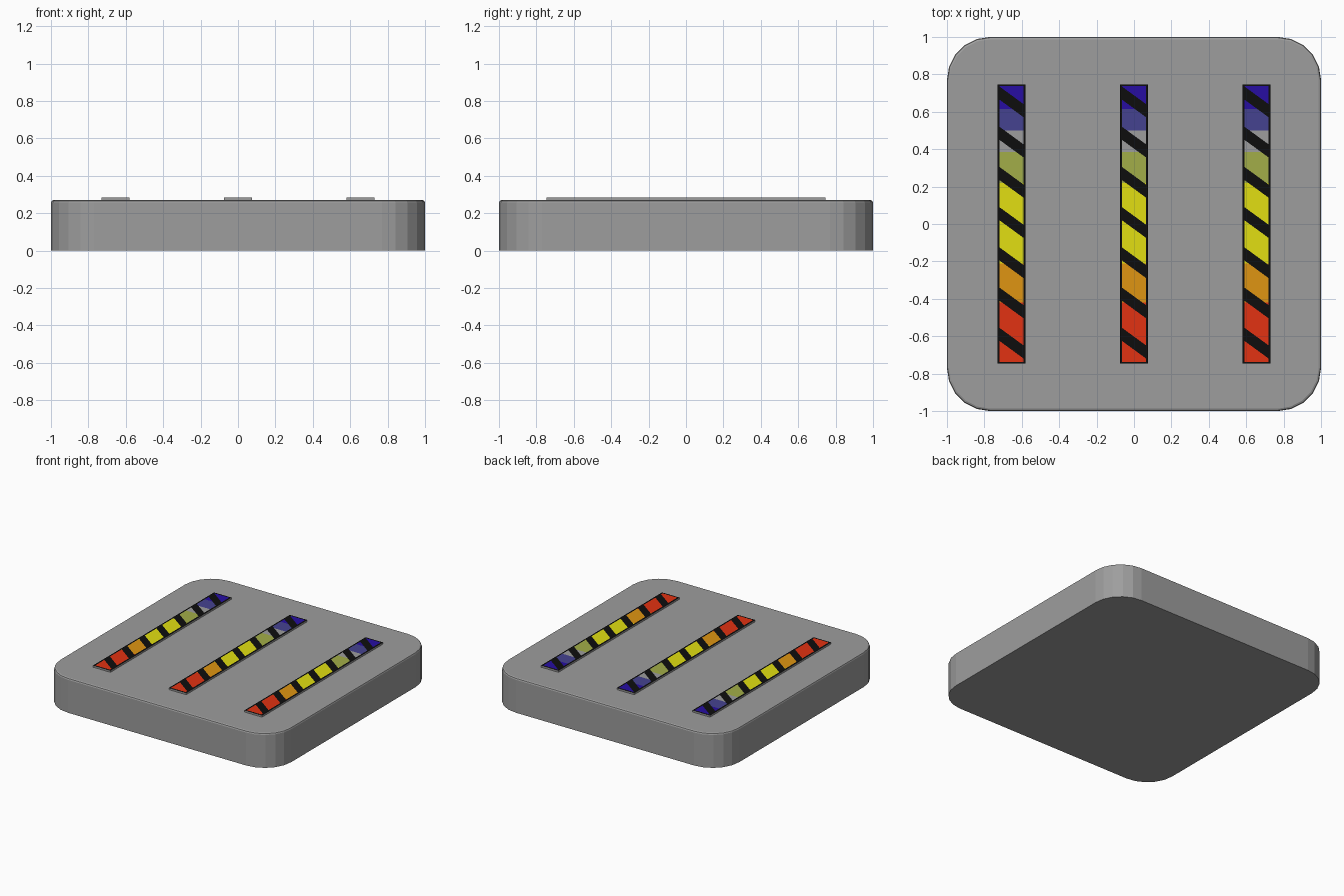
import bpy, bmesh, math
from mathutils import Vector

if "Cube" in bpy.data.objects:
    bpy.data.objects.remove(bpy.data.objects["Cube"])


def material(name, rgb):
    m = bpy.data.materials.new(name)
    m.diffuse_color = (*rgb, 1.0)
    m.use_nodes = True
    m.node_tree.nodes["Principled BSDF"].inputs["Base Color"].default_value = m.diffuse_color
    return m


GREY = material("grey", (0.34, 0.34, 0.34))
BLACK = material("black", (0.004, 0.004, 0.004))
# Display colours from the top band to the bottom band, with each band's lower y limit
BANDS = [
    (0.615, material("deep_blue", (0.02, 0.004, 0.36))),
    (0.50, material("slate_blue", (0.06, 0.055, 0.28))),
    (0.385, GREY),
    (0.22, material("olive_green", (0.36, 0.42, 0.065))),
    (-0.21, material("yellow", (0.76, 0.74, 0.006))),
    (-0.42, material("orange", (0.74, 0.30, 0.006))),
    (-9.0, material("red", (0.76, 0.032, 0.006))),
]
MATS = [GREY, BLACK] + [m for _, m in BANDS if m != GREY]


def finish(name, bm, mats):
    bmesh.ops.recalc_face_normals(bm, faces=bm.faces)
    mesh = bpy.data.meshes.new(name)
    bm.to_mesh(mesh)
    bm.free()
    for m in mats:
        mesh.materials.append(m)
    obj = bpy.data.objects.new(name, mesh)
    bpy.context.collection.objects.link(obj)
    return obj


# Rounded square base: stacked outlines with a small softened top edge
RADIUS, SEGS = 0.23, 5


def outline(bm, inset, z):
    ring = []
    for corner, (sx, sy) in enumerate(((1, 1), (-1, 1), (-1, -1), (1, -1))):
        for i in range(SEGS + 1):
            a = math.pi / 2 * (corner + i / SEGS)
            r = RADIUS - inset
            ring.append(bm.verts.new((sx * (1 - RADIUS) + r * math.cos(a),
                                      sy * (1 - RADIUS) + r * math.sin(a), z)))
    return ring


bm = bmesh.new()
rings = [outline(bm, d, z) for d, z in ((0, 0), (0, 0.257), (0.004, 0.266), (0.013, 0.27))]
for lo, hi in zip(rings, rings[1:]):
    n = len(lo)
    for i in range(n):
        bm.faces.new((lo[i], lo[(i + 1) % n], hi[(i + 1) % n], hi[i]))
bm.faces.new(rings[0][::-1])
bm.faces.new(rings[-1])
finish("base", bm, [GREY])

# Indicator strips: thin plates cut into a border, diagonal stripes and colour bands
HALF_W, HALF_L = 0.075, 0.747
IN_W, IN_L = 0.063, 0.737
SLOPE = 0.73                       # stripes fall towards +x
FIRST, PERIOD, THICK = 0.688, 0.215, 0.07   # stripe upper edges on the centre line


def strip(name, x):
    bm = bmesh.new()
    bmesh.ops.create_cube(bm, size=1)
    for v in bm.verts:
        v.co = Vector((v.co.x * 2 * HALF_W, v.co.y * 2 * HALF_L,
                       0.284 if v.co.z > 0 else 0.268))

    def cut(co, normal):
        bmesh.ops.bisect_plane(bm, geom=bm.verts[:] + bm.edges[:] + bm.faces[:],
                               plane_co=co, plane_no=normal, dist=1e-5)

    for s in (-1, 1):
        cut((s * IN_W, 0, 0), (1, 0, 0))
        cut((0, s * IN_L, 0), (0, 1, 0))
    for limit, _ in BANDS[:-1]:
        cut((0, limit, 0), (0, 1, 0))
    for k in range(7):
        for d in (0, THICK):
            cut((0, FIRST - k * PERIOD - d, 0), (SLOPE, 1, 0))

    # Colour each piece by where it lies
    bm.normal_update()
    for f in bm.faces:
        c = f.calc_center_median()
        if f.normal.z < 0.5:
            f.material_index = 0
            continue
        down = FIRST - (c.y + SLOPE * c.x)
        striped = down > 0 and down % PERIOD < THICK
        if abs(c.x) > IN_W or abs(c.y) > IN_L or striped:
            f.material_index = 1
        else:
            f.material_index = MATS.index(next(m for lim, m in BANDS if c.y > lim))
    finish(name, bm, MATS).location.x = x


for name, x in (("left_strip", -0.655), ("middle_strip", 0), ("right_strip", 0.655)):
    strip(name, x)
